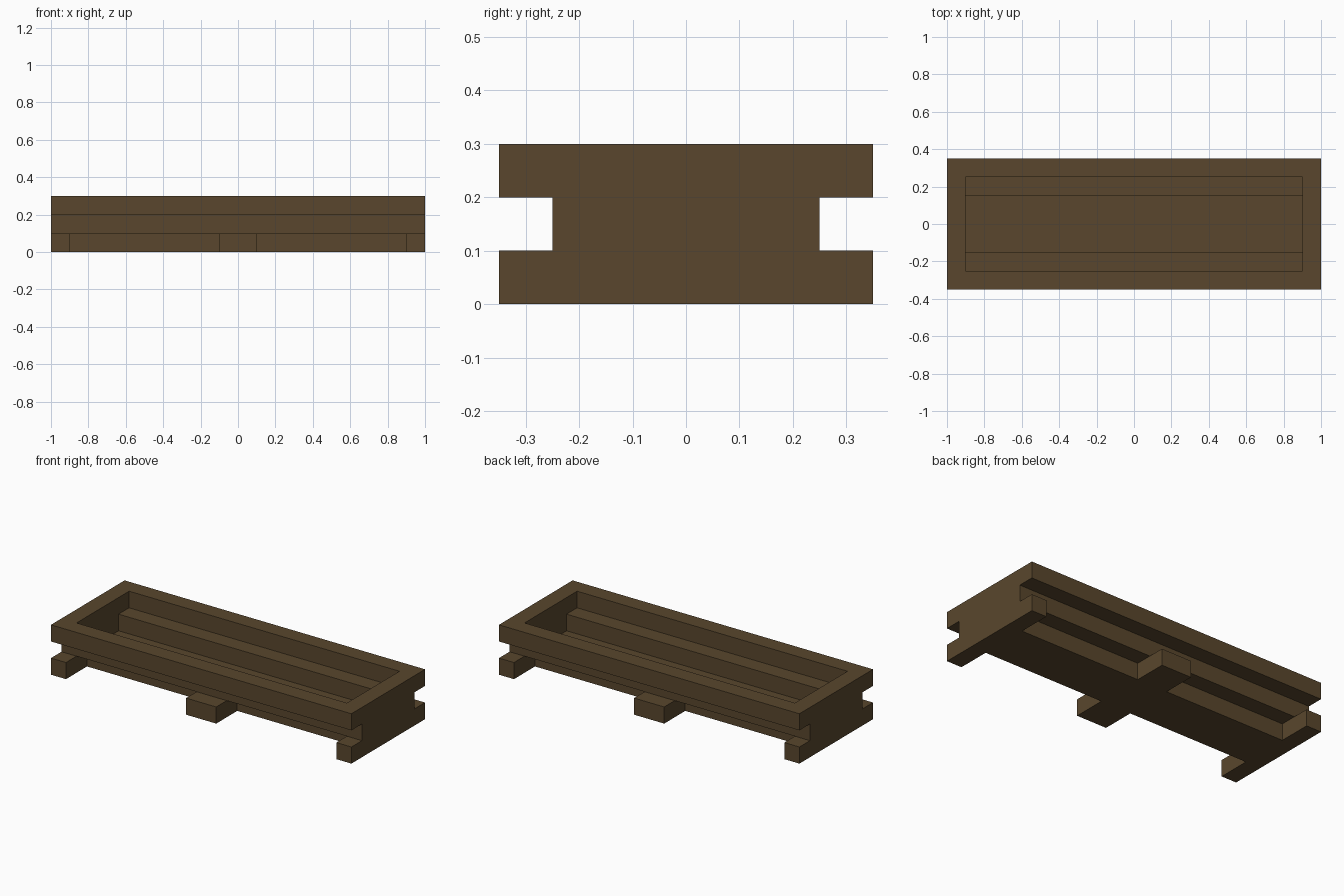
import bpy, bmesh
from mathutils import Vector

if "Cube" in bpy.data.objects:
    bpy.data.objects.remove(bpy.data.objects["Cube"])

wood = bpy.data.materials.new("dark_brown_wood")
wood.diffuse_color = (0.10, 0.062, 0.026, 1)
wood.use_nodes = True
wood.node_tree.nodes["Principled BSDF"].inputs["Base Color"].default_value = wood.diffuse_color


def prism(name, outline, to_3d, depth):
    """Extrude a flat outline along a depth vector into a solid part."""
    bm = bmesh.new()
    face = bm.faces.new([bm.verts.new(to_3d(a, b)) for a, b in outline])
    ext = bmesh.ops.extrude_face_region(bm, geom=[face], use_keep_orig=True)
    moved = [g for g in ext["geom"] if isinstance(g, bmesh.types.BMVert)]
    bmesh.ops.translate(bm, verts=moved, vec=Vector(depth))
    bmesh.ops.recalc_face_normals(bm, faces=bm.faces)
    mesh = bpy.data.meshes.new(name)
    bm.to_mesh(mesh)
    bm.free()
    mesh.materials.append(wood)
    obj = bpy.data.objects.new(name, mesh)
    bpy.context.collection.objects.link(obj)
    return obj


def rail(name, y0, y1, z0, z1):
    """Long rail running between the two end boards."""
    outline = [(y0, z0), (y1, z0), (y1, z1), (y0, z1)]
    return prism(name, outline, lambda y, z: (-0.9, y, z), (1.8, 0, 0))


# End boards: I-shaped, notched on both sides
half = [(0.35, 0), (0.35, 0.1), (0.25, 0.1), (0.25, 0.2), (0.35, 0.2), (0.35, 0.3)]
i_shape = half + [(-y, z) for y, z in reversed(half)]
for side, x in (("left", -1.0), ("right", 0.9)):
    prism(side + "_end_board", i_shape, lambda y, z: (x, y, z), (0.1, 0, 0))

# Stepped side rails: top rim and the middle rail set in below it
for side, s in (("front", -1), ("back", 1)):
    rail(side + "_top_rail", *sorted((s * 0.25, s * 0.35)), 0.2, 0.3)
    rail(side + "_middle_rail", *sorted((s * 0.15, s * 0.25)), 0.1, 0.2)

# Floor plank with the central cross foot, in one cross-shaped piece
quarter = [(0.9, 0.15), (0.1, 0.15), (0.1, 0.35)]
upper = quarter + [(-x, y) for x, y in reversed(quarter)]
cross = upper + [(x, -y) for x, y in reversed(upper)]
prism("floor_plank_with_foot", cross, lambda x, y: (x, y, 0), (0, 0, 0.1))
